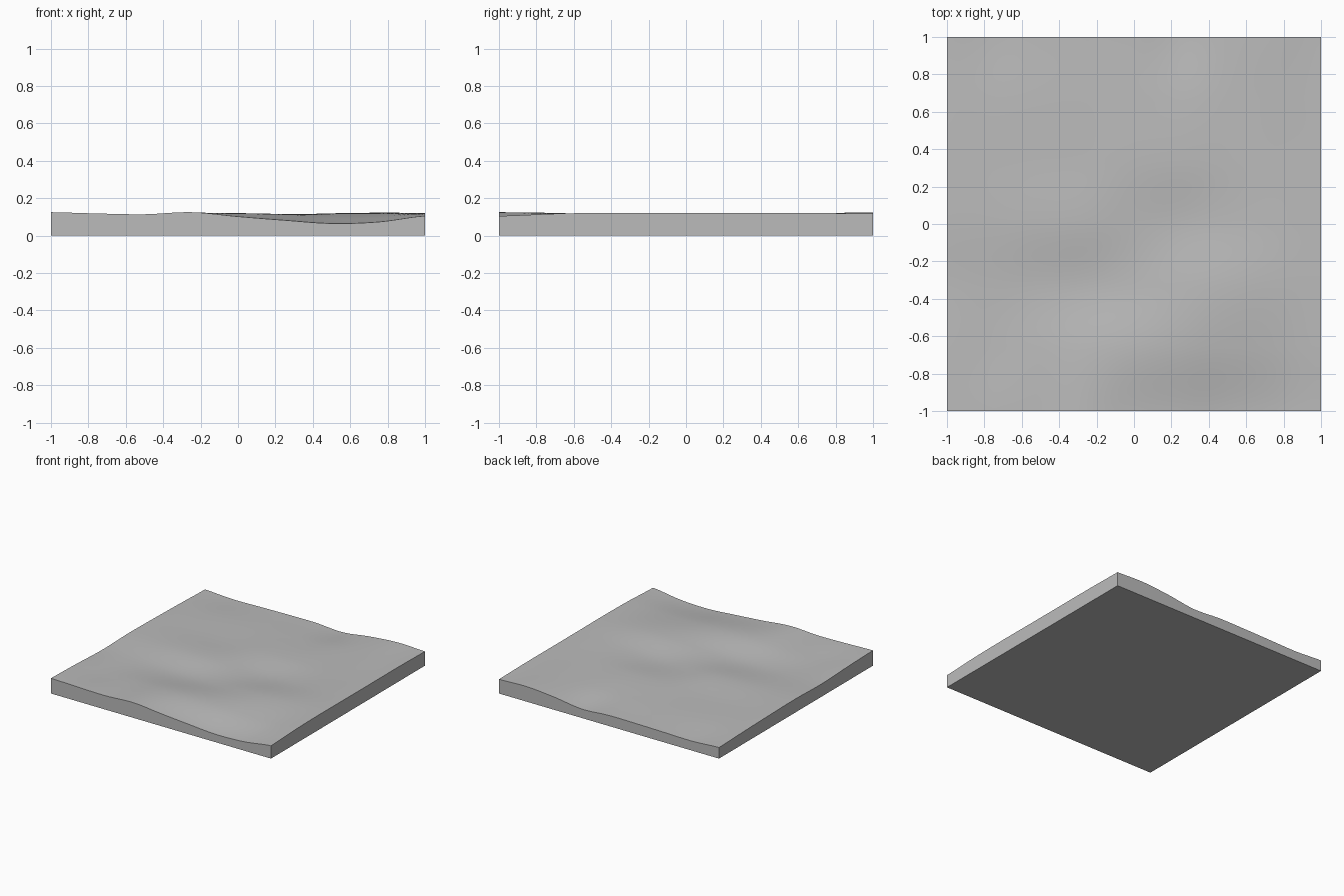
import bpy
import bmesh
import math

cube = bpy.data.objects.get("Cube")
if cube:
    bpy.data.objects.remove(cube, do_unlink=True)

STEPS = 80
CREST = 0.125

# Terrain control heights in thousandths: rows run front to back, columns left to right in x
CONTROL = [
    [125, 118, 114, 125, 102, 82, 65, 73, 105],
    [117, 104, 108, 118, 120, 114, 104, 104, 118],
    [105, 98, 90, 86, 93, 108, 119, 121, 122],
    [111, 108, 108, 105, 92, 87, 100, 115, 121],
    [107, 102, 98, 97, 102, 104, 105, 114, 121],
    [100, 95, 93, 93, 97, 98, 106, 118, 121],
    [91, 78, 82, 86, 87, 74, 105, 124, 117],
]


def spline(values, t):
    """Catmull-Rom value along evenly spaced samples, t from 0 to 1."""
    last = len(values) - 1
    i = min(int(t * last), last - 1)
    f = t * last - i
    a, b = values[max(i - 1, 0)], values[i]
    c, d = values[i + 1], values[min(i + 2, last)]
    return b + f * (c - a + f * (2*a - 5*b + 4*c - d + f * (3*(b - c) + d - a))) / 2


def height(x, y):
    u = min(max((x + 1) / 2, 0), 1)
    v = min(max((y + 1) / 2, 0), 1)
    return min(spline([spline(row, u) for row in CONTROL], v) / 1000, CREST)


# Grey ground material
grey = bpy.data.materials.new("ground grey")
grey.use_nodes = True
colour = (0.5, 0.5, 0.5, 1)
grey.diffuse_color = colour
grey.node_tree.nodes["Principled BSDF"].inputs["Base Color"].default_value = colour

# Rolling top surface
bm = bmesh.new()
bmesh.ops.create_grid(bm, x_segments=STEPS, y_segments=STEPS, size=1)
for v in bm.verts:
    v.co.z = height(v.co.x, v.co.y)

# Straight sides and flat base
rim = [e for e in bm.edges if e.is_boundary]
skirt = bmesh.ops.extrude_edge_only(bm, edges=rim)["geom"]
for v in skirt:
    if isinstance(v, bmesh.types.BMVert):
        v.co.z = 0
base_edges = [e for e in bm.edges if e.is_boundary]
bmesh.ops.contextual_create(bm, geom=base_edges)
bmesh.ops.recalc_face_normals(bm, faces=bm.faces)

mesh = bpy.data.meshes.new("terrain_slab")
bm.to_mesh(mesh)
bm.free()
mesh.materials.append(grey)
slab = bpy.data.objects.new("terrain_slab", mesh)
bpy.context.collection.objects.link(slab)

# Smooth hills with crisp slab edges
bpy.ops.object.select_all(action="DESELECT")
slab.select_set(True)
bpy.context.view_layer.objects.active = slab
bpy.ops.object.shade_smooth_by_angle(angle=math.radians(35))
